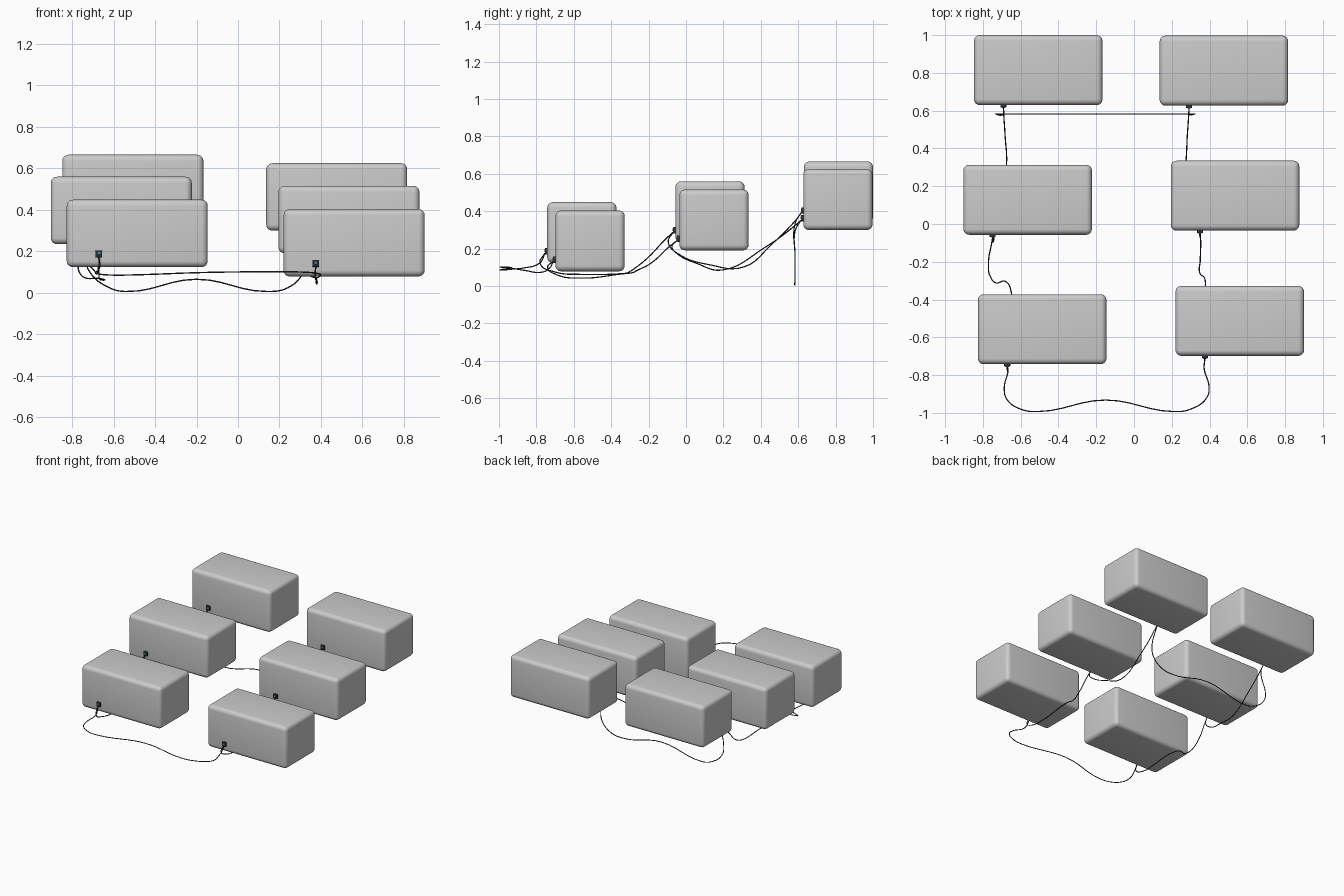
import bpy
from mathutils import Vector

SIZE = Vector((0.68, 0.37, 0.325))
CENTRES = {
    "back_left": (-0.507, 0.815, 0.503), "back_right": (0.476, 0.812, 0.462),
    "middle_left": (-0.563, 0.128, 0.397), "middle_right": (0.535, 0.150, 0.353),
    "front_left": (-0.486, -0.557, 0.286), "front_right": (0.560, -0.513, 0.241),
}


def material(name, rgb):
    m = bpy.data.materials.new(name)
    m.diffuse_color = (*rgb, 1)
    return m


DARK = material("dark_rubber", (0.03, 0.035, 0.04))
TEAL = material("teal", (0.05, 0.3, 0.33))


def block(name, centre, size, bevel, segments, mat=None):
    bpy.ops.mesh.primitive_cube_add(size=1, location=centre)
    ob = bpy.context.object
    ob.name = name
    ob.scale = size
    bpy.ops.object.transform_apply(location=False, rotation=False, scale=True)
    mod = ob.modifiers.new("rounded", 'BEVEL')
    mod.width, mod.segments = bevel, segments
    bpy.ops.object.modifier_apply(modifier=mod.name)
    bpy.ops.object.shade_smooth_by_angle()
    if mat:
        ob.data.materials.append(mat)
    return ob


def cable(name, points):
    cu = bpy.data.curves.new(name, 'CURVE')
    cu.dimensions = '3D'
    cu.bevel_depth, cu.bevel_resolution, cu.resolution_u = 0.0032, 2, 6
    cu.use_fill_caps = True
    sp = cu.splines.new('BEZIER')
    sp.bezier_points.add(len(points) - 1)
    for bp, p in zip(sp.bezier_points, points):
        bp.co = p
        bp.handle_left_type = bp.handle_right_type = 'AUTO'
    cu.materials.append(DARK)
    bpy.context.collection.objects.link(bpy.data.objects.new(name, cu))


# Rounded boxes, each with a small plug low on the left of its front face
plug = {}
for key, c in CENTRES.items():
    block(key + "_box", c, SIZE, 0.03, 5)
    p = Vector(c) + Vector((-SIZE.x / 2 + 0.155, -SIZE.y / 2, -SIZE.z / 2 + 0.063))
    block(key + "_plug", p + Vector((0, -0.004, 0)), (0.032, 0.018, 0.034), 0.003, 2, DARK)
    block(key + "_plug_face", p + Vector((0, -0.013, 0.003)), (0.016, 0.005, 0.014), 0.001, 1, TEAL)
    plug[key] = p + Vector((0, -0.012, -0.010))

# Front cable, lying forward of the front pair
cable("front_cable", [
    plug["front_left"], (-0.667, -0.78, 0.125), (-0.687, -0.87, 0.096), (-0.672, -0.93, 0.090),
    (-0.60, -0.98, 0.085), (-0.51, -0.993, 0.086), (-0.15, -0.932, 0.098), (0.21, -0.993, 0.101),
    (0.30, -0.98, 0.100), (0.385, -0.92, 0.093), (0.397, -0.86, 0.083), (0.372, -0.77, 0.074),
    (0.373, -0.73, 0.095), plug["front_right"]])

# Back cable, hanging in a wave between the back pair
cable("back_cable", [
    plug["back_left"], (-0.69, 0.585, 0.34), (-0.732, 0.583, 0.16), (-0.715, 0.583, 0.10),
    (-0.62, 0.582, 0.024), (-0.54, 0.582, 0.006), (-0.20, 0.583, 0.065), (0.14, 0.582, 0.006),
    (0.24, 0.582, 0.024), (0.31, 0.583, 0.09), (0.322, 0.583, 0.16), (0.292, 0.585, 0.30),
    plug["back_right"]])

# Cables sagging from each box, under the next one and up to its plug
cable("left_rear_cable", [
    plug["back_left"], (-0.69, 0.585, 0.35), (-0.682, 0.46, 0.225), (-0.675, 0.31, 0.102),
    (-0.70, 0.12, 0.115), (-0.735, -0.03, 0.165), (-0.745, -0.095, 0.235), plug["middle_left"]])
cable("right_rear_cable", [
    plug["back_right"], (0.29, 0.585, 0.325), (0.28, 0.42, 0.205), (0.28, 0.19, 0.085),
    (0.31, 0.06, 0.12), (0.345, -0.05, 0.175), (0.352, -0.075, 0.21), plug["middle_right"]])
cable("left_front_cable", [
    plug["middle_left"], (-0.755, -0.11, 0.25), (-0.77, -0.20, 0.155), (-0.76, -0.28, 0.09),
    (-0.73, -0.312, 0.07), (-0.682, -0.303, 0.07), (-0.65, -0.36, 0.065), (-0.655, -0.55, 0.062),
    (-0.67, -0.70, 0.075), (-0.67, -0.78, 0.12), plug["front_left"]])
cable("right_front_cable", [
    plug["middle_right"], (0.353, -0.09, 0.21), (0.351, -0.19, 0.12), (0.352, -0.268, 0.08),
    (0.370, -0.28, 0.073), (0.378, -0.34, 0.065), (0.38, -0.57, 0.042), (0.376, -0.69, 0.06),
    (0.373, -0.74, 0.10), plug["front_right"]])
